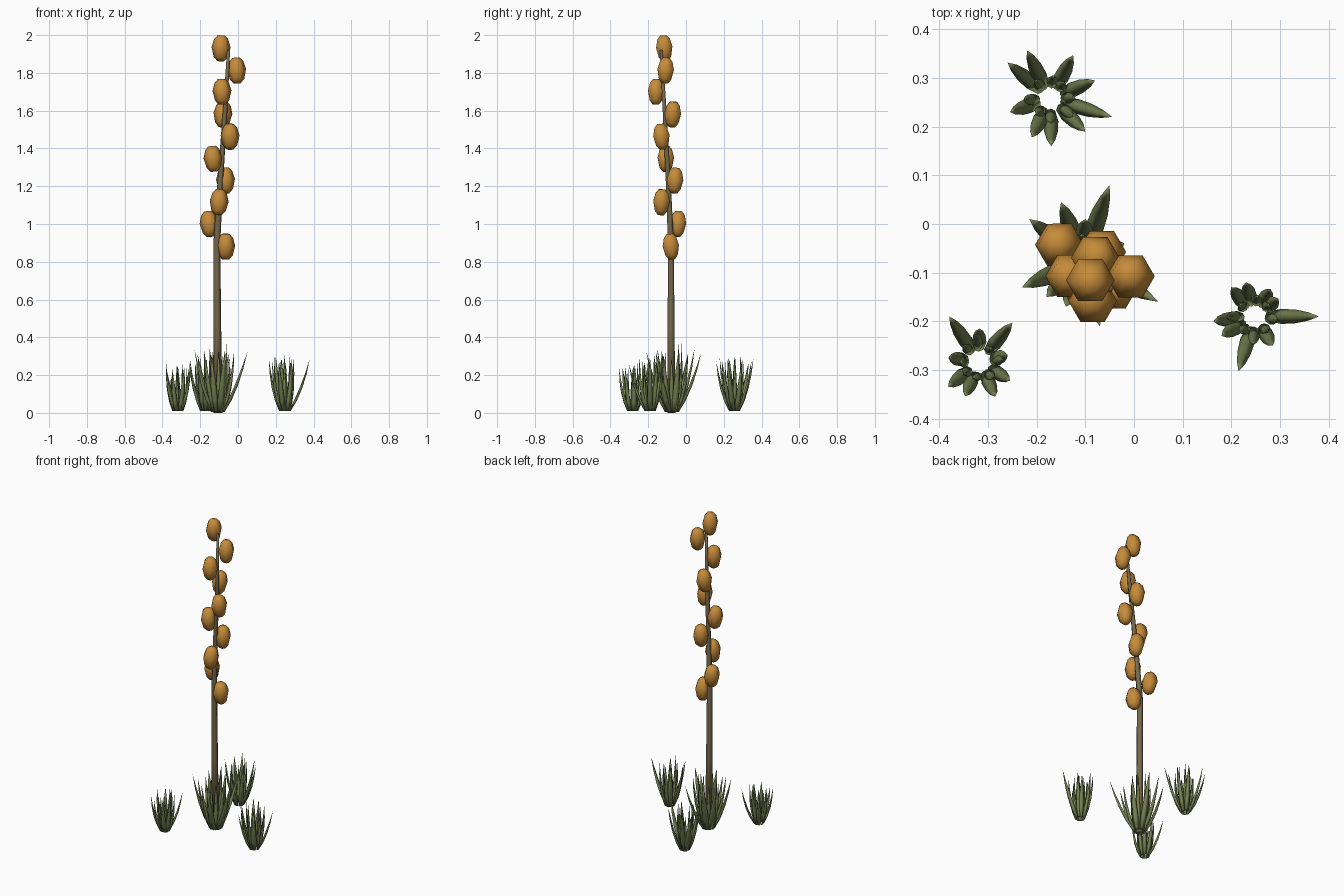
import bpy, bmesh, math, random
from mathutils import Vector, Matrix

if "Cube" in bpy.data.objects:
    bpy.data.objects.remove(bpy.data.objects["Cube"])

random.seed(7)


def material(name, r, g, b):
    m = bpy.data.materials.new(name)
    m.diffuse_color = (r, g, b, 1)
    m.use_nodes = True
    m.node_tree.nodes["Principled BSDF"].inputs["Base Color"].default_value = m.diffuse_color
    return m


GREEN = material("leaf green", 0.18, 0.22, 0.085)
BROWN = material("stalk brown", 0.18, 0.14, 0.073)
ORANGE = material("pod orange", 0.56, 0.26, 0.042)


def finish(bm, name, mat):
    bmesh.ops.recalc_face_normals(bm, faces=bm.faces)
    for f in bm.faces:
        f.smooth = True
    me = bpy.data.meshes.new(name)
    bm.to_mesh(me)
    bm.free()
    me.materials.append(mat)
    ob = bpy.data.objects.new(name, me)
    bpy.context.collection.objects.link(ob)
    return ob


def bridge(bm, a, b):
    n = len(a)
    for i in range(n):
        bm.faces.new((a[i], a[(i + 1) % n], b[(i + 1) % n], b[i]))


# One keeled leaf: diamond sections along a curve from the crown to the tip
def leaf(bm, centre, angle, r0, reach, height, width):
    out = Vector((math.cos(angle), math.sin(angle), 0))
    side = Vector((-out.y, out.x, 0))
    prev = None
    for t, w in ((0, 0.6), (0.2, 1.0), (0.45, 0.9), (0.72, 0.55)):
        bulge = 0.008 * math.sin(math.pi * t)
        c = centre + out * (r0 + (reach - r0) * t ** 0.9 + bulge)
        c.z += height * t
        hw, th = width * w / 2, width * w * 0.3
        ring = [bm.verts.new(c + v) for v in (side * hw, out * th, -side * hw, -out * th * 0.7)]
        if prev:
            bridge(bm, prev, ring)
        else:
            bm.faces.new(ring)
        prev = ring
    tip = centre + out * reach
    tip.z += height
    tip = bm.verts.new(tip)
    for i in range(4):
        bm.faces.new((prev[i], prev[(i + 1) % 4], tip))


# A tuft: listed outer leaf tips (x, y) plus a ring of upright inner leaves
def tuft(name, x, y, z, height, r0, width, tips, inner):
    bm = bmesh.new()
    c = Vector((x, y, z))
    for tx, ty in tips:
        dx, dy = tx - x, ty - y
        leaf(bm, c, math.atan2(dy, dx), r0, math.hypot(dx, dy),
             height * random.uniform(0.82, 0.95), width)
    for i in range(inner):
        a = 2 * math.pi * (i + random.uniform(-0.2, 0.2)) / inner
        leaf(bm, c, a, r0 * 0.95, r0 + random.uniform(0.006, 0.035),
             height * random.uniform(0.75, 1.0), width * 0.75)
    finish(bm, name, GREEN)


tuft("main_leaf_tuft", -0.105, -0.075, 0.005, 0.37, 0.032, 0.038,
     [(0.05, -0.16), (-0.05, 0.08), (-0.15, 0.045), (-0.215, 0.01), (-0.23, -0.13),
      (-0.07, -0.21), (-0.14, -0.17), (-0.18, -0.15), (-0.02, -0.12), (-0.02, -0.04),
      (-0.18, -0.07), (-0.1, 0.01)], 8)
tuft("back_leaf_tuft", -0.172, 0.258, 0.01, 0.305, 0.025, 0.031,
     [(-0.22, 0.357), (-0.125, 0.347), (-0.08, 0.295), (-0.045, 0.22), (-0.10, 0.19),
      (-0.17, 0.16), (-0.21, 0.178), (-0.255, 0.23), (-0.26, 0.332)], 8)
tuft("right_leaf_tuft", 0.248, -0.19, 0.01, 0.305, 0.025, 0.031,
     [(0.38, -0.19), (0.215, -0.303), (0.163, -0.2), (0.285, -0.25), (0.2, -0.13),
      (0.23, -0.12), (0.28, -0.135), (0.18, -0.23), (0.295, -0.155)], 8)
tuft("left_leaf_tuft", -0.318, -0.283, 0.01, 0.265, 0.025, 0.029,
     [(-0.38, -0.19), (-0.25, -0.203), (-0.318, -0.215), (-0.382, -0.335), (-0.347, -0.354),
      (-0.285, -0.355), (-0.255, -0.322), (-0.262, -0.27), (-0.38, -0.275)], 8)

# Leaning, tapering flower stalk
bm = bmesh.new()
prev = None
for x, y, z, r in ((-0.105, -0.077, 0.0, 0.024), (-0.11, -0.079, 0.45, 0.021),
                   (-0.112, -0.08, 0.9, 0.018), (-0.092, -0.095, 1.25, 0.015),
                   (-0.068, -0.113, 1.6, 0.012), (-0.05, -0.132, 1.92, 0.008)):
    ring = [bm.verts.new((x + r * math.cos(k * math.pi / 3), y + r * math.sin(k * math.pi / 3), z))
            for k in range(6)]
    if prev:
        bridge(bm, prev, ring)
    else:
        bm.faces.new(ring)
    prev = ring
bm.faces.new(prev)
finish(bm, "flower_stalk", BROWN)

# Six-sided seed pods spiralling up the stalk
PODS = [(-0.09, -0.115, 1.93), (-0.007, -0.108, 1.812), (-0.085, -0.158, 1.70),
        (-0.08, -0.07, 1.58), (-0.042, -0.13, 1.462), (-0.132, -0.107, 1.345),
        (-0.066, -0.058, 1.23), (-0.10, -0.13, 1.115), (-0.153, -0.043, 1.0),
        (-0.065, -0.08, 0.88)]
for i, p in enumerate(PODS):
    bm = bmesh.new()
    prev = None
    # flat-ended profile: narrow ends, widest just above the middle
    for h, r in ((-0.068, 0.018), (-0.045, 0.038), (0.006, 0.05), (0.048, 0.038), (0.068, 0.02)):
        ring = [bm.verts.new((r * math.cos(k * math.pi / 3), r * math.sin(k * math.pi / 3), h))
                for k in range(6)]
        if prev:
            bridge(bm, prev, ring)
        else:
            bm.faces.new(ring)
        prev = ring
    bm.faces.new(prev)
    tilt = (Matrix.Rotation(random.uniform(-0.1, 0.1), 4, 'X')
            @ Matrix.Rotation(random.uniform(-0.1, 0.1), 4, 'Y'))
    bm.transform(Matrix.Translation(p) @ tilt)
    finish(bm, "seed_pod_%d" % (i + 1), ORANGE)
